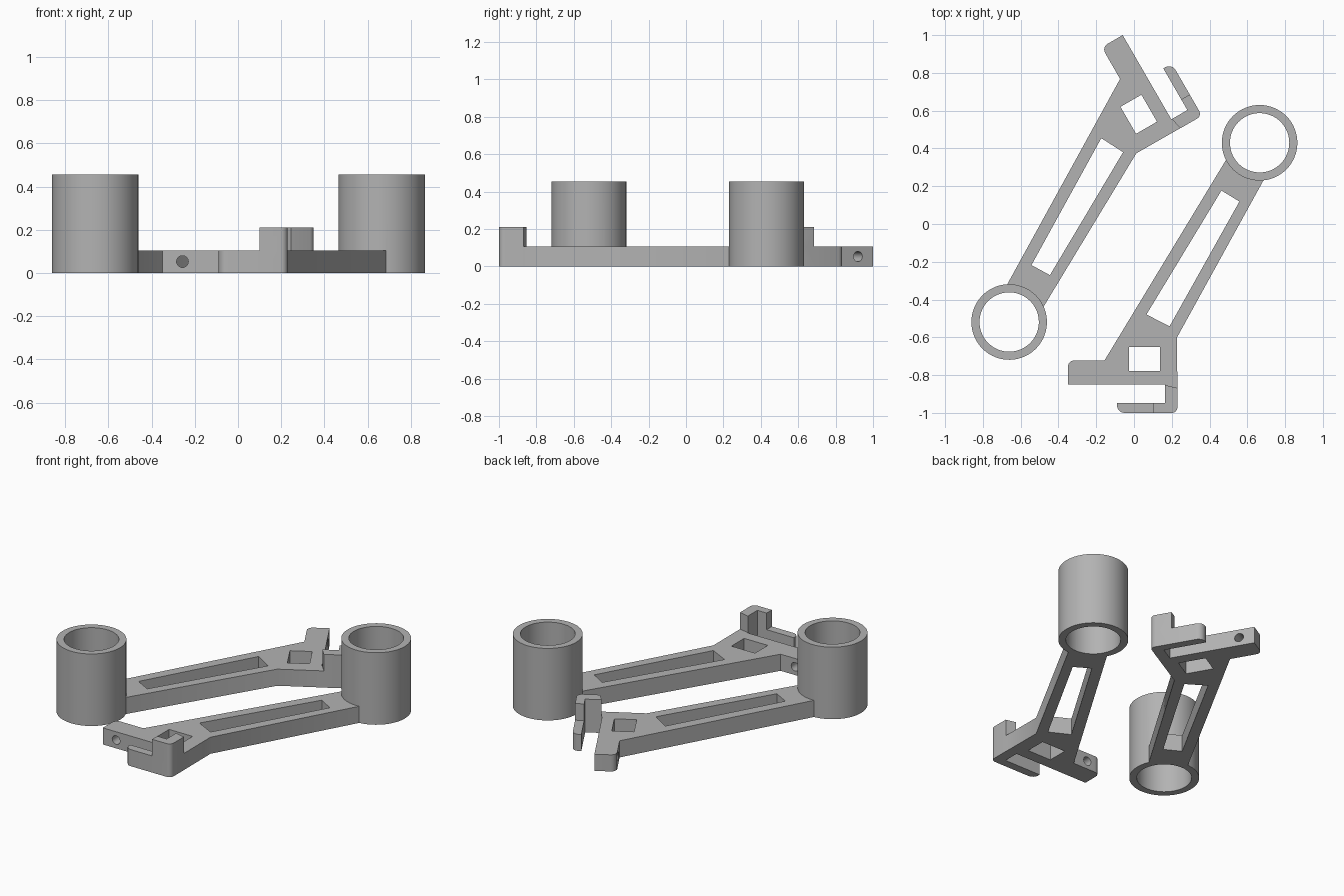
import bpy, bmesh, math
from mathutils import Matrix, Vector

cube = bpy.data.objects.get("Cube")
if cube:
    bpy.data.objects.remove(cube, do_unlink=True)

grey = bpy.data.materials.new("matte grey")
grey.use_nodes = True
GREY = (0.45, 0.45, 0.45, 1)
grey.diffuse_color = GREY
grey.node_tree.nodes["Principled BSDF"].inputs["Base Color"].default_value = GREY

PLATE, TUBE, POST = 0.105, 0.455, 0.21
RING = (0.665, 0.43)


def new_object(name, bm):
    bmesh.ops.recalc_face_normals(bm, faces=bm.faces)
    mesh = bpy.data.meshes.new(name)
    bm.to_mesh(mesh)
    bm.free()
    mesh.materials.append(grey)
    obj = bpy.data.objects.new(name, mesh)
    bpy.context.collection.objects.link(obj)
    return obj


def prism(name, outline, z0, z1):
    """Extrude a plan outline between two heights."""
    bm = bmesh.new()
    face = bm.faces.new([bm.verts.new((x, y, z0)) for x, y in outline])
    result = bmesh.ops.extrude_face_region(bm, geom=[face])
    verts = [v for v in result["geom"] if isinstance(v, bmesh.types.BMVert)]
    bmesh.ops.translate(bm, verts=verts, vec=(0, 0, z1 - z0))
    return new_object(name, bm)


def cylinder(name, centre, radius, length, rotation=Matrix(), sides=64):
    bm = bmesh.new()
    bmesh.ops.create_cone(bm, cap_ends=True, segments=sides, radius1=radius,
                          radius2=radius, depth=length,
                          matrix=Matrix.Translation(centre) @ rotation)
    return new_object(name, bm)


def arc(cx, cy, radius, start, end, steps=6):
    angles = [math.radians(start + (end - start) * i / steps) for i in range(steps + 1)]
    return [(cx + radius * math.cos(a), cy + radius * math.sin(a)) for a in angles]


def combine(target, tool, operation):
    mod = target.modifiers.new(operation, 'BOOLEAN')
    mod.operation, mod.solver, mod.object = operation, 'EXACT', tool
    bpy.context.view_layer.objects.active = target
    bpy.ops.object.modifier_apply(modifier=mod.name)
    bpy.data.objects.remove(tool, do_unlink=True)


# Arm, clamp jaw and hook as one flat plate
outer_corner = arc(0.2, -0.97, 0.03, 270, 360)
outline = [(0.51, 0.377), (-0.156, -0.722)]
outline += arc(-0.315, -0.757, 0.035, 90, 180)
outline += [(-0.35, -0.85), (0.165, -0.85), (0.165, -0.948), (-0.09, -0.948)]
outline += arc(-0.05, -0.96, 0.04, 180, 270)
outline += outer_corner + [(0.228, -0.6), (0.696, 0.25)]
bracket = prism("front_bracket", outline, 0, PLATE)

# Tall post at the hook corner
post = prism("hook_post", [(0.1, -0.948), (0.1, -1.0)] + outer_corner
             + [(0.23, -0.868), (0.165, -0.853), (0.165, -0.948)], 0, POST)
combine(bracket, post, 'UNION')

# Upright tube and its bore
combine(bracket, cylinder("tube", (*RING, TUBE / 2), 0.2, TUBE), 'UNION')
combine(bracket, cylinder("bore", (*RING, TUBE / 2), 0.157, TUBE * 2), 'DIFFERENCE')

# Long arm slot, square window and screw hole
slot = [(0.463, 0.177), (0.558, 0.119), (0.188, -0.542), (0.066, -0.479)]
window = [(-0.027, -0.65), (0.138, -0.65), (0.138, -0.778), (-0.027, -0.778)]
for cut in (slot, window):
    combine(bracket, prism("cutter", cut, -0.1, 0.3), 'DIFFERENCE')
combine(bracket, cylinder("screw_hole", (-0.257, -0.79, PLATE / 2), 0.027, 0.24,
                          Matrix.Rotation(math.pi / 2, 4, 'X'), 32), 'DIFFERENCE')

# Mirrored and turned twin
c, s = math.cos(math.radians(60)), math.sin(math.radians(60))
twin = bracket.copy()
twin.name = "rear_bracket"
twin.data = bracket.data.copy()
twin.data.transform(Matrix(((c, -s, 0, -0.621), (-s, -c, 0, 0.272),
                            (0, 0, 1, 0), (0, 0, 0, 1))))
twin.data.flip_normals()
bpy.context.collection.objects.link(twin)

# Smooth round walls, keep edges sharp
bpy.ops.object.select_all(action='DESELECT')
for obj in (bracket, twin):
    obj.select_set(True)
bpy.context.view_layer.objects.active = bracket
bpy.ops.object.shade_smooth_by_angle(angle=math.radians(30))
